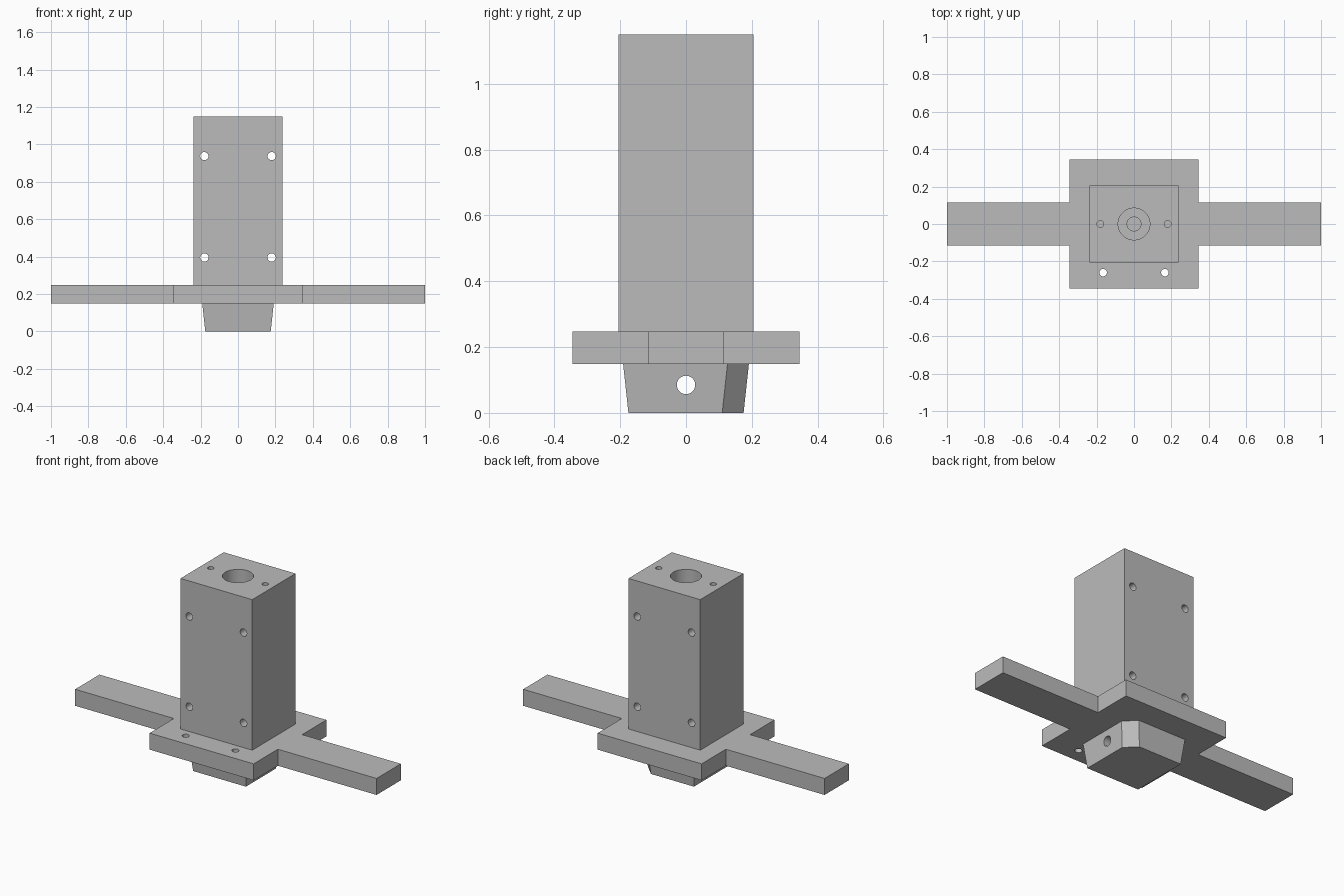
import bpy, bmesh
from math import radians
from mathutils import Matrix, Vector

if "Cube" in bpy.data.objects:
    bpy.data.objects.remove(bpy.data.objects["Cube"], do_unlink=True)

grey = bpy.data.materials.new("plain grey")
grey.use_nodes = True
colour = (0.5, 0.5, 0.5, 1)
grey.diffuse_color = colour
grey.node_tree.nodes["Principled BSDF"].inputs["Base Color"].default_value = colour


def add_object(name, bm):
    bmesh.ops.recalc_face_normals(bm, faces=bm.faces)
    mesh = bpy.data.meshes.new(name)
    bm.to_mesh(mesh)
    bm.free()
    mesh.materials.append(grey)
    obj = bpy.data.objects.new(name, mesh)
    bpy.context.collection.objects.link(obj)
    return obj


def loft(name, lower, upper, z0, z1):
    """Solid between two matching outlines at two heights."""
    bm = bmesh.new()
    a = [bm.verts.new((x, y, z0)) for x, y in lower]
    b = [bm.verts.new((x, y, z1)) for x, y in upper]
    bm.faces.new(a)
    bm.faces.new(b)
    for i in range(len(a)):
        j = (i + 1) % len(a)
        bm.faces.new((a[i], a[j], b[j], b[i]))
    return add_object(name, bm)


def drill(obj, start, end, radius):
    """Cut a round hole between two points."""
    start, end = Vector(start), Vector(end)
    axis = end - start
    turn = axis.to_track_quat("Z", "Y").to_matrix().to_4x4()
    bm = bmesh.new()
    bmesh.ops.create_cone(bm, cap_ends=True, segments=48, radius1=radius,
                          radius2=radius, depth=axis.length,
                          matrix=Matrix.Translation((start + end) / 2) @ turn)
    cutter = add_object("hole_cutter", bm)
    cutter.hide_render = True
    mod = obj.modifiers.new("hole", "BOOLEAN")
    mod.operation, mod.solver, mod.object = "DIFFERENCE", "EXACT", cutter
    bpy.context.view_layer.objects.active = obj
    bpy.ops.object.modifier_apply(modifier=mod.name)
    bpy.data.objects.remove(cutter, do_unlink=True)


def rectangle(x, y):
    return [(-x, -y), (x, -y), (x, y), (-x, y)]


def clipped_square(half, clip):
    return [(-half, -half), (half, -half), (half, half - clip),
            (half - clip, half), (-half, half)]


PLATE_BOTTOM, PLATE_TOP, TOP = 0.148, 0.247, 1.15

# Tapered foot with one clipped corner and a cross hole
foot = loft("foot", clipped_square(0.175, 0.065), clipped_square(0.191, 0.065),
            0, PLATE_BOTTOM)
drill(foot, (-0.4, 0, 0.085), (0.4, 0, 0.085), 0.028)

# Square base plate with two side arms as one outline
W, A = 0.345, 0.115
half = [(W, -W), (W, -A), (1, -A), (1, A), (W, A), (W, W)]
outline = half + [(-x, -y) for x, y in half]
plate = loft("base_plate", outline, outline, PLATE_BOTTOM, PLATE_TOP)

# Upright block
block = loft("upright_block", rectangle(0.238, 0.205), rectangle(0.238, 0.205),
             PLATE_TOP, TOP)

# Stepped centre bore
drill(block, (0, 0, TOP - 0.08), (0, 0, TOP + 0.1), 0.085)
drill(block, (0, 0, PLATE_TOP + 0.05), (0, 0, TOP), 0.037)

# Paired screw holes
for side in (-1, 1):
    drill(plate, (side * 0.165, -0.26, 0), (side * 0.165, -0.26, 0.4), 0.02)
    x = side * 0.18
    drill(block, (x, 0, TOP - 0.14), (x, 0, TOP + 0.1), 0.018)
    for z in (0.395, 0.937):
        drill(block, (x, -0.4, z), (x, 0.4, z), 0.022)

# Smooth hole walls, sharp edges elsewhere
bpy.ops.object.select_all(action="DESELECT")
for obj in (foot, plate, block):
    obj.select_set(True)
bpy.context.view_layer.objects.active = block
bpy.ops.object.shade_smooth_by_angle(angle=radians(30))
